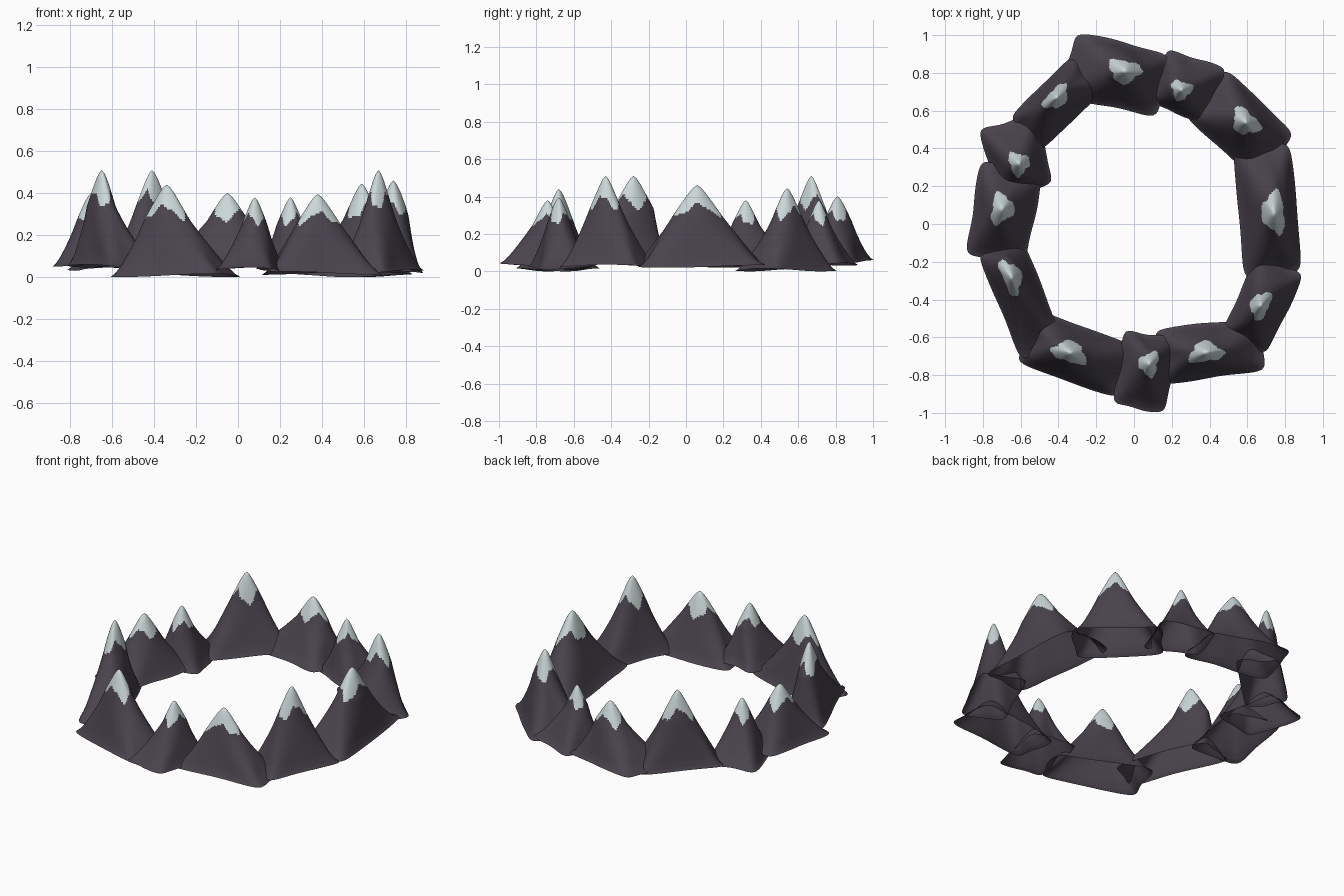
import bpy, bmesh, math

if "Cube" in bpy.data.objects:
    bpy.data.objects.remove(bpy.data.objects["Cube"])

def material(name, rgb):
    m = bpy.data.materials.new(name)
    m.diffuse_color = (*rgb, 1)
    m.use_nodes = True
    m.node_tree.nodes["Principled BSDF"].inputs["Base Color"].default_value = m.diffuse_color
    return m

ROCK = material("dark_rock", (0.068, 0.056, 0.075))
SNOW = material("pale_snow", (0.60, 0.68, 0.68))

SIDES, RINGS = 112, 44
# slope profile: (height fraction, spread fraction)
PROFILE = [(0, 1), (0.035, 0.93), (0.12, 0.83), (0.25, 0.715), (0.5, 0.50),
           (0.75, 0.285), (0.9, 0.145), (0.97, 0.065), (1, 0)]

def spread(f):
    for (f0, s0), (f1, s1) in zip(PROFILE, PROFILE[1:]):
        if f <= f1:
            return s0 + (s1 - s0) * (f - f0) / (f1 - f0)
    return 0

def mountain(i, cx, cy, yaw, hl, hw, px, py, base, top):
    p1, p2, p3 = 2.4 * i, 3.9 * i + 1, 1.7 * i + 2    # wobble phases
    yaw = math.radians(yaw)
    c, s = math.cos(yaw), math.sin(yaw)
    outer = math.copysign(math.pi / 2, cy * c - cx * s)   # side facing out of the ring
    bm = bmesh.new()
    rings = []
    for r in range(RINGS):
        f = (r / RINGS) ** 1.2
        k = spread(f)
        n = 2 + 7 * (1 - f) ** 4                # boxy foot, round summit
        lean = min(1, f * 1.6)                  # axis drifts towards the peak
        ox, oy = cx + (px - cx) * lean, cy + (py - cy) * lean
        # summit is rounder in plan than the foot
        mid = math.sqrt(hl * hw)
        t = 0.45 * f * f
        la, lb = hl + (mid - hl) * t * 0.5, hw + (mid - hw) * t * 1.6
        ring = []
        for j in range(SIDES):
            a = math.tau * j / SIDES
            ca, sa = math.cos(a), math.sin(a)
            rad = (abs(ca) ** n + abs(sa) ** n) ** (-1 / n)
            rad *= k * (1 + 0.025 * math.sin(3 * a + p1) + 0.015 * math.sin(5 * a + p2 + 3 * f))
            u, v = la * rad * ca, lb * rad * sa
            lift = 0.008 * (1 + math.sin(2 * a + p3)) * (1 - f) ** 6
            ring.append(bm.verts.new((ox + u * c - v * s, oy + u * s + v * c,
                                      base + (top - base) * f + lift)))
        rings.append(ring)
    tip = bm.verts.new((px, py, top))
    for r in range(RINGS):
        for j in range(SIDES):
            q = (j + 1) % SIDES
            low = rings[r]
            if r < RINGS - 1:
                face = bm.faces.new((low[j], low[q], rings[r + 1][q], rings[r + 1][j]))
            else:
                face = bm.faces.new((low[j], low[q], tip))
            # snow line with two tongues on the outer flank and one on the inner
            a = math.tau * j / SIDES
            line = (0.705 + 0.075 * math.cos(3 * (a - outer))
                    + 0.02 * math.sin(8 * a + p3))
            f = (face.calc_center_median().z - base) / (top - base)
            face.material_index = 1 if f > line else 0
            face.smooth = True
    me = bpy.data.meshes.new(f"mountain_{i}")
    bm.to_mesh(me)
    bm.free()
    me.materials.append(ROCK)
    me.materials.append(SNOW)
    ob = bpy.data.objects.new(f"mountain_{i}", me)
    bpy.context.collection.objects.link(ob)

# footprint centre, yaw, half length, half width, peak x, peak y, base, top
PEAKS = [
    (-0.10, 0.79, -13, 0.26, 0.175, -0.05, 0.81, 0.045, 0.40),
    (0.28, 0.73, -20, 0.165, 0.155, 0.25, 0.71, 0.03, 0.38),
    (0.56, 0.53, -43, 0.25, 0.165, 0.59, 0.54, 0.0, 0.445),
    (0.705, 0.08, -85, 0.35, 0.155, 0.74, 0.06, 0.02, 0.46),
    (0.68, -0.42, 65, 0.24, 0.135, 0.67, -0.43, 0.02, 0.51),
    (0.40, -0.67, 7, 0.28, 0.145, 0.38, -0.68, 0.01, 0.395),
    (0.06, -0.78, 80, 0.20, 0.145, 0.08, -0.74, 0.03, 0.38),
    (-0.30, -0.69, -20, 0.29, 0.15, -0.34, -0.68, 0.0, 0.44),
    (-0.60, -0.39, -68, 0.30, 0.125, -0.65, -0.28, 0.045, 0.51),
    (-0.69, 0.06, 80, 0.25, 0.165, -0.70, 0.08, 0.05, 0.40),
    (-0.62, 0.36, -75, 0.19, 0.155, -0.61, 0.32, 0.03, 0.38),
    (-0.40, 0.645, 44, 0.25, 0.125, -0.41, 0.67, 0.04, 0.51),
]
for i, p in enumerate(PEAKS, 1):
    mountain(i, *p)
